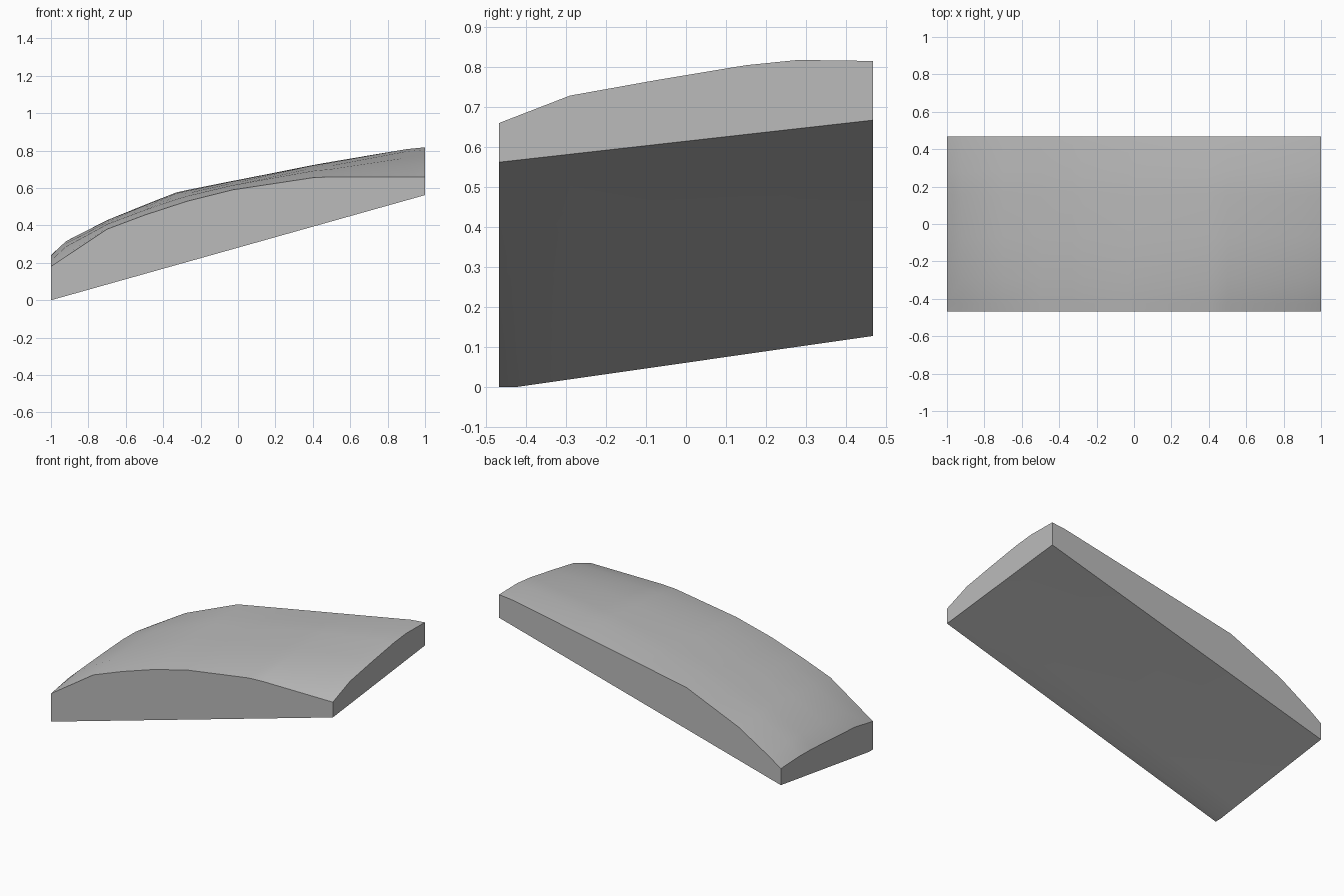
import bpy
import bmesh
import math

if "Cube" in bpy.data.objects:
    bpy.data.objects.remove(bpy.data.objects["Cube"], do_unlink=True)

HALF = 0.467  # half depth


def along(profile, t):
    """Linear interpolation along a list of (position, value) points."""
    for (a, va), (b, vb) in zip(profile, profile[1:]):
        if t <= b:
            return va + (vb - va) * (t - a) / (b - a)
    return profile[-1][1]


# Upper edge profiles, and how far the crown rises between them
front_edge = [(-1, .18), (-.7, .38), (-.5, .455), (-.27, .53), (-.03, .59),
              (.4, .655), (.5, .66), (1, .66)]
back_edge = [(-1, .233), (-.92, .288), (-.7, .42), (-.33, .575), (0, .637),
             (.9, .805), (1, .815)]
crown = [(-1, .024), (-.92, .046), (-.7, .02), (-.33, .018), (0, .018), (1, .042)]
crown_shape = [(-HALF, 0), (-.29, .93), (-.07, 1), (.15, 1), (.28, .8), (HALF, 0)]


def top_height(x, y):
    t = (y + HALF) / (2 * HALF)
    edge = along(front_edge, x) * (1 - t) + along(back_edge, x) * t
    return edge + along(crown, x) * along(crown_shape, y)


def bottom_height(x, y):
    t = (y + HALF) / (2 * HALF)
    low = max(0, .143 * (y + .425))
    high = .562 + .105 * t
    s = (x + 1) / 2
    return low * (1 - s) + high * s


xs = sorted({x for x, _ in front_edge + back_edge})
ys = sorted([y for y, _ in crown_shape] + [-.425])
nx, ny = len(xs), len(ys)

# Sloping slab with a domed top
bm = bmesh.new()
top = [[bm.verts.new((x, y, top_height(x, y))) for y in ys] for x in xs]
base = [[bm.verts.new((x, y, bottom_height(x, y))) for y in ys] for x in xs]
for i in range(nx - 1):
    for j in range(ny - 1):
        for grid in (top, base):
            bm.faces.new((grid[i][j], grid[i + 1][j], grid[i + 1][j + 1], grid[i][j + 1]))
    for j in (0, ny - 1):
        bm.faces.new((base[i][j], base[i + 1][j], top[i + 1][j], top[i][j]))
for j in range(ny - 1):
    for i in (0, nx - 1):
        bm.faces.new((base[i][j], base[i][j + 1], top[i][j + 1], top[i][j]))
bmesh.ops.recalc_face_normals(bm, faces=bm.faces)

mesh = bpy.data.meshes.new("sloping_slab")
bm.to_mesh(mesh)
bm.free()
slab = bpy.data.objects.new("sloping_slab", mesh)
bpy.context.collection.objects.link(slab)

# Plain grey
grey = bpy.data.materials.new("plain_grey")
grey.use_nodes = True
color = (.5, .5, .5, 1)
grey.diffuse_color = color
grey.node_tree.nodes["Principled BSDF"].inputs["Base Color"].default_value = color
mesh.materials.append(grey)

bpy.ops.object.select_all(action="DESELECT")
slab.select_set(True)
bpy.context.view_layer.objects.active = slab
bpy.ops.object.shade_smooth_by_angle(angle=math.radians(30))
